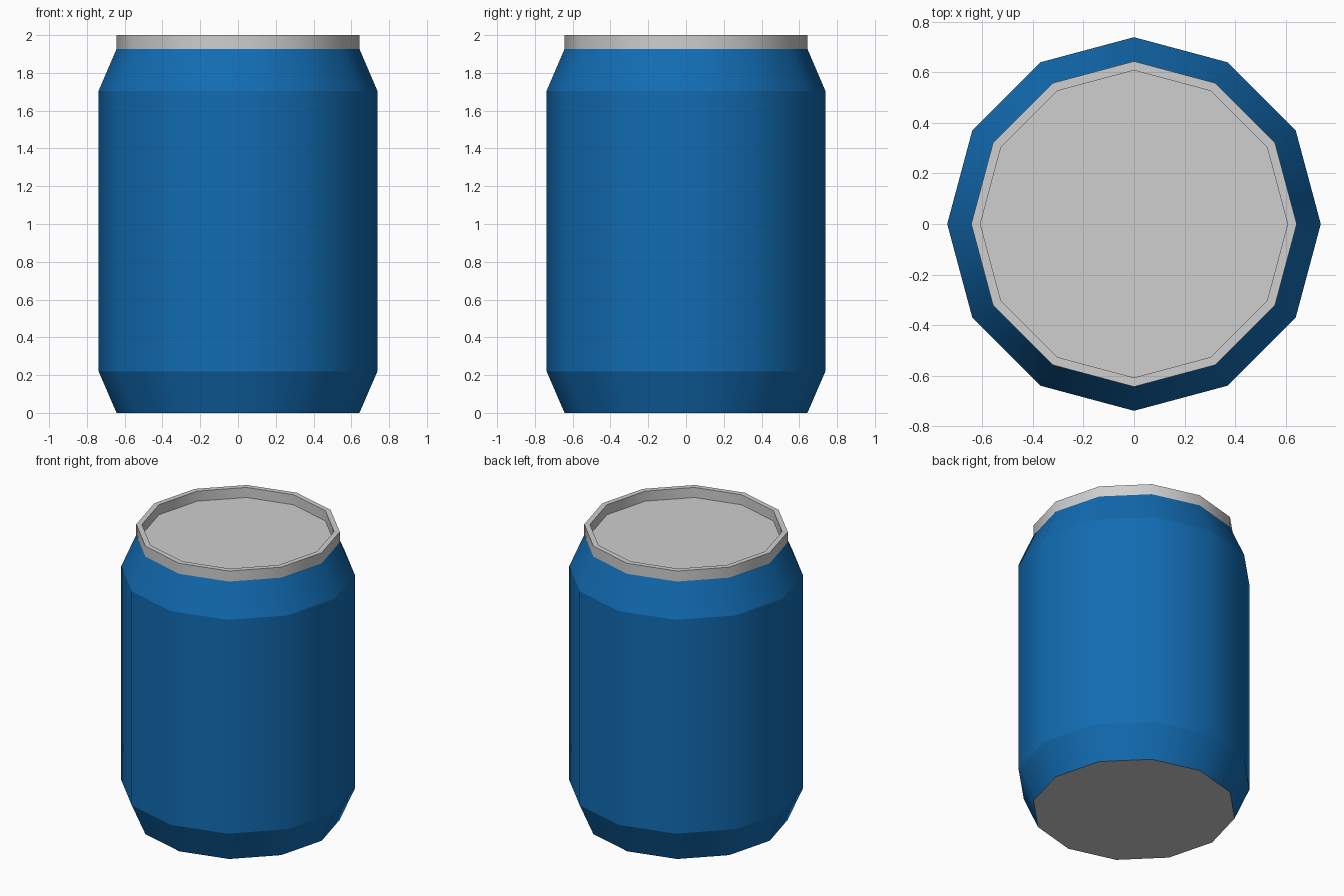
import bpy, bmesh, math

if "Cube" in bpy.data.objects:
    bpy.data.objects.remove(bpy.data.objects["Cube"])

SIDES = 12


def material(name, rgb):
    m = bpy.data.materials.new(name)
    m.diffuse_color = (*rgb, 1)
    m.use_nodes = True
    m.node_tree.nodes["Principled BSDF"].inputs["Base Color"].default_value = m.diffuse_color
    return m


def lathe(name, profile, mat, cap_start=False, cap_end=False):
    """Spin (radius, z) points about z; smooth around, sharp along each ring."""
    bm = bmesh.new()
    rings = []
    for r, z in profile:
        rings.append([bm.verts.new((r * math.cos(2 * math.pi * i / SIDES),
                                    r * math.sin(2 * math.pi * i / SIDES), z))
                      for i in range(SIDES)])
    for a, b in zip(rings, rings[1:]):
        for i in range(SIDES):
            j = (i + 1) % SIDES
            bm.faces.new((a[i], a[j], b[j], b[i])).smooth = True
    if cap_start:
        bm.faces.new(rings[0][::-1])
    if cap_end:
        bm.faces.new(rings[-1])
    for ring in rings:
        for i in range(SIDES):
            e = bm.edges.get((ring[i], ring[(i + 1) % SIDES]))
            if e:
                e.smooth = False
    mesh = bpy.data.meshes.new(name)
    bm.to_mesh(mesh)
    bm.free()
    mesh.materials.append(mat)
    ob = bpy.data.objects.new(name, mesh)
    bpy.context.collection.objects.link(ob)
    return ob


blue = material("blue", (0.006, 0.15, 0.45))
grey = material("grey metal", (0.62, 0.62, 0.62))

# Painted body with tapered foot and shoulder
lathe("can_body", [(0.643, 0), (0.738, 0.22), (0.738, 1.705), (0.643, 1.927)], blue)
# Raised rim and recessed lid
lathe("rim_and_lid", [(0.643, 1.927), (0.643, 2.0), (0.607, 2.0), (0.607, 1.93)],
      grey, cap_end=True)
# Flat base
lathe("base", [(0.643, 0)], grey, cap_start=True)
